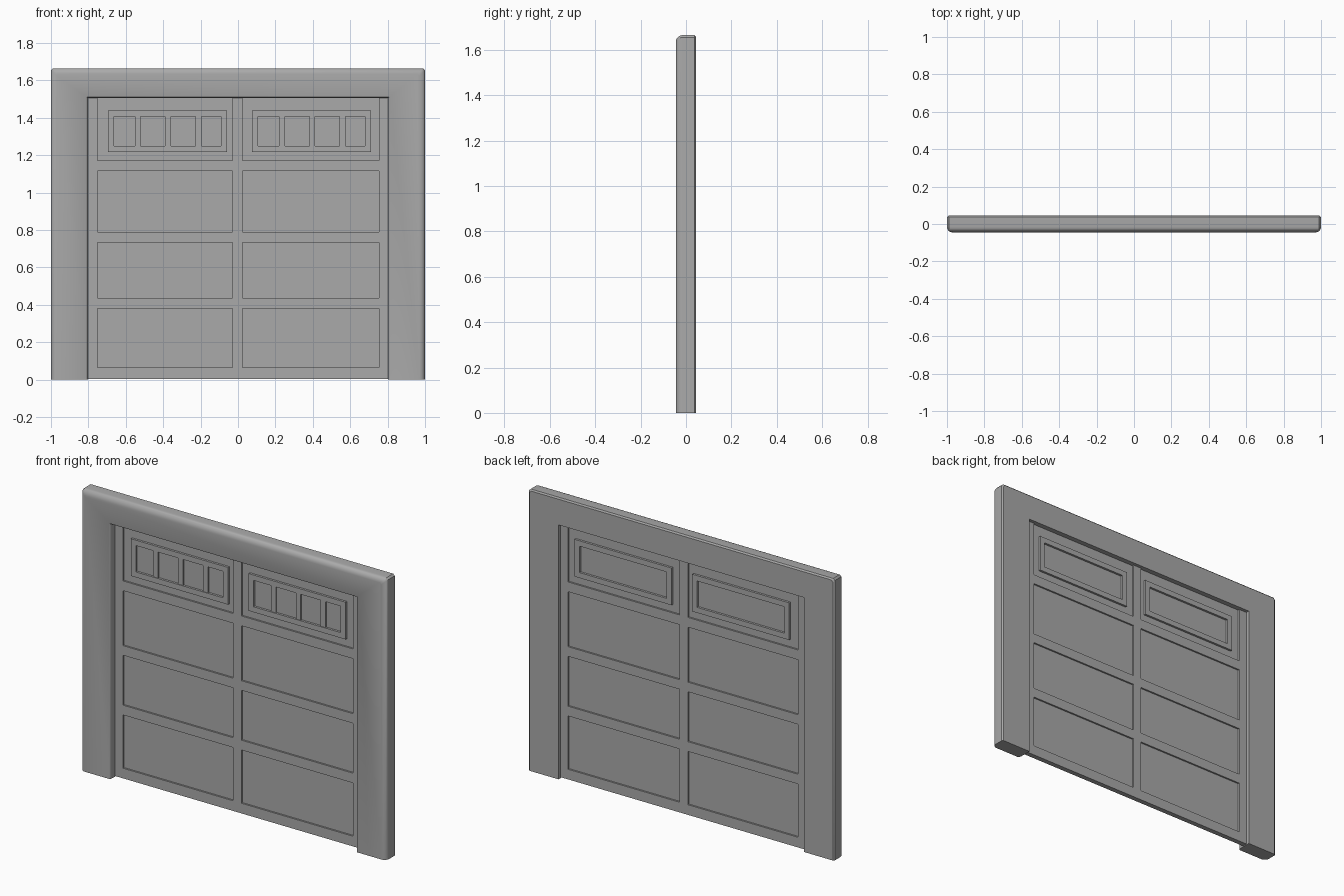
import bpy, bmesh, math

cube = bpy.data.objects.get("Cube")
if cube:
    bpy.data.objects.remove(cube)

grey = bpy.data.materials.new("plain_grey")
grey.use_nodes = True
COLOUR = (0.4, 0.4, 0.4, 1)
grey.diffuse_color = COLOUR
grey.node_tree.nodes["Principled BSDF"].inputs["Base Color"].default_value = COLOUR


def finish(name, bm):
    bmesh.ops.recalc_face_normals(bm, faces=bm.faces)
    mesh = bpy.data.meshes.new(name)
    bm.to_mesh(mesh)
    bm.free()
    mesh.materials.append(grey)
    obj = bpy.data.objects.new(name, mesh)
    bpy.context.collection.objects.link(obj)
    return obj


def loft(name, rings):
    """Join equal closed rings of points and cap both ends."""
    bm = bmesh.new()
    loops = [[bm.verts.new(p) for p in ring] for ring in rings]
    n = len(loops[0])
    for a, b in zip(loops, loops[1:]):
        for i in range(n):
            j = (i + 1) % n
            bm.faces.new((a[i], a[j], b[j], b[i]))
    bm.faces.new(loops[0])
    bm.faces.new(loops[-1])
    return finish(name, bm)


def box(name, x0, x1, y0, y1, z0, z1):
    return loft(name, [[(x0, y, z0), (x1, y, z0), (x1, y, z1), (x0, y, z1)]
                       for y in (y0, y1)])


def window_frame(name, x0, x1, y0, y1, z0, z1, w):
    """Picture frame with border width w."""
    bm = bmesh.new()
    rings = []
    for inset, y in ((0, y0), (0, y1), (w, y1), (w, y0)):
        a, b, c, d = x0 + inset, x1 - inset, z0 + inset, z1 - inset
        rings.append([bm.verts.new(p) for p in
                      ((a, y, c), (b, y, c), (b, y, d), (a, y, d))])
    for k in range(4):
        r, s = rings[k], rings[(k + 1) % 4]
        for i in range(4):
            j = (i + 1) % 4
            bm.faces.new((r[i], r[j], s[j], s[i]))
    return finish(name, bm)


# Surround: an upside-down U lofted from back to front with rounded edges
HEIGHT, OPEN_W, OPEN_H, DEPTH = 1.665, 0.803, 1.505, 0.045


def surround_ring(outer, inner, y):
    x, z, c = 1 - outer, HEIGHT - outer, 0.01
    ix, iz = OPEN_W + inner, OPEN_H + inner
    half = [(x, 0), (x, z - c), (x - c, z)]
    hole = [(ix, iz), (ix, 0)]
    left = [(-px, pz) for px, pz in half]
    right = half[::-1]
    pts = left + right + hole[::-1] + [(-px, pz) for px, pz in hole]
    return [(px, y, pz) for px, pz in pts]


R, r = 0.03, 0.008
rings = [surround_ring(r, 0, DEPTH), surround_ring(0, 0, DEPTH - r)]
for k in range(6):
    t = math.radians(18 * k)
    rings.append(surround_ring(R * (1 - math.cos(t)), r * (1 - math.cos(t)),
                               -DEPTH + R - R * math.sin(t)))
surround = loft("surround", rings)
bpy.context.view_layer.objects.active = surround
surround.select_set(True)
bpy.ops.object.shade_smooth_by_angle(angle=math.radians(35))

# Door: thin panel sheet with proud stiles and rails on both faces
FRONT, BACK = -0.005, 0.025
TOP, BOTTOM = 1.505, 0.005
box("door_panel_sheet", -OPEN_W, OPEN_W, 0.005, 0.015, BOTTOM, TOP)
for name, x0, x1 in (("right_stile", -OPEN_W, -0.75),
                     ("middle_stile", -0.03, 0.025),
                     ("left_stile", 0.755, OPEN_W)):
    box(name, x0, x1, FRONT, BACK, BOTTOM, TOP)
RAILS = ((BOTTOM, 0.065), (0.438, 0.38), (0.733, 0.79), (1.115, 1.173))
for side, x0, x1 in (("right", -0.75, -0.03), ("left", 0.025, 0.755)):
    for i, (z0, z1) in enumerate(RAILS):
        box(f"{side}_rail_{i + 1}", x0, x1, FRONT, BACK, min(z0, z1), max(z0, z1))

# Windows: raised frames on both faces, with three bars on the front only
for side, x0 in (("right", -0.695), ("left", 0.075)):
    x1 = x0 + 0.635
    window_frame(f"{side}_window_frame", x0, x1, -0.008, 0.028, 1.218, 1.438, 0.032)
    for i in range(3):
        x = x0 + 0.143 + 0.163 * i
        box(f"{side}_window_bar_{i + 1}", x, x + 0.032, -0.004, 0.01, 1.245, 1.41)
